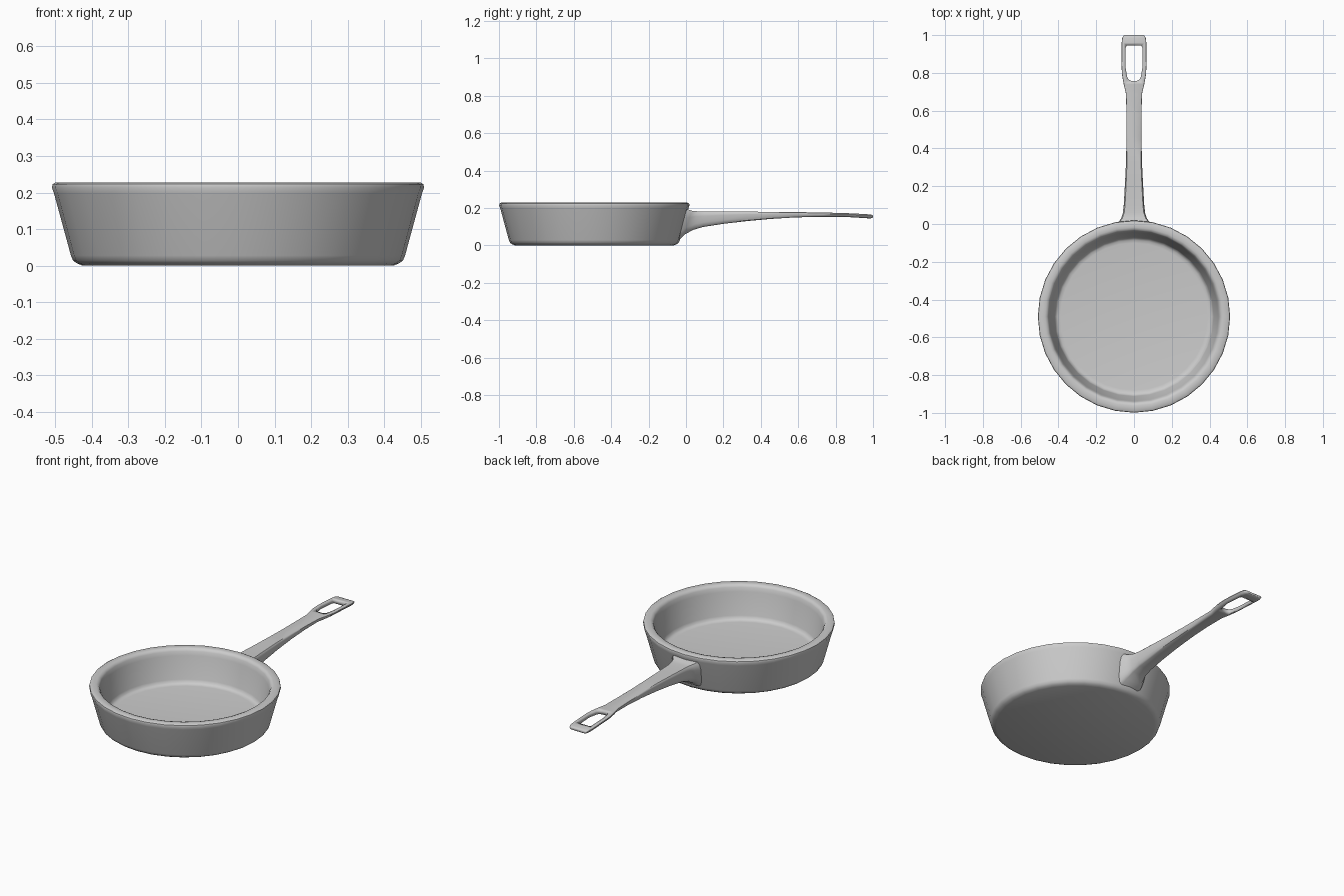
import bpy, bmesh, math

CENTER_Y = -0.49
SEGMENTS = 32


def make_object(name, verts, faces, angle=40):
    mesh = bpy.data.meshes.new(name)
    mesh.from_pydata(verts, [], faces)
    bm = bmesh.new()
    bm.from_mesh(mesh)
    bmesh.ops.recalc_face_normals(bm, faces=bm.faces)
    bm.to_mesh(mesh)
    bm.free()
    obj = bpy.data.objects.new(name, mesh)
    bpy.context.collection.objects.link(obj)
    bpy.ops.object.select_all(action='DESELECT')
    bpy.context.view_layer.objects.active = obj
    obj.select_set(True)
    bpy.ops.object.shade_smooth_by_angle(angle=math.radians(angle))
    return obj


def loft(name, rings, angle=40):
    n = len(rings[0])
    verts = [v for ring in rings for v in ring]
    faces = [(r * n + i, r * n + (i + 1) % n, (r + 1) * n + (i + 1) % n, (r + 1) * n + i)
             for r in range(len(rings) - 1) for i in range(n)]
    faces += [tuple(range(n))[::-1], tuple(range(len(verts) - n, len(verts)))]
    return make_object(name, verts, faces, angle)


# Pan body: one turned profile from the underside, over the rim, to the cooking floor
profile = [(0.425, 0.004), (0.44, 0.006), (0.451, 0.014), (0.457, 0.028),
           (0.503, 0.197), (0.509, 0.214), (0.507, 0.223), (0.498, 0.228),
           (0.472, 0.228), (0.460, 0.224), (0.453, 0.213), (0.447, 0.190),
           (0.422, 0.062), (0.416, 0.047), (0.405, 0.040), (0.39, 0.038)]
profile[0] = (0.425, 0.0)
rings = []
for r, z in profile:
    angles = [2 * math.pi * i / SEGMENTS for i in range(SEGMENTS)]
    rings.append([(r * math.cos(a), CENTER_Y + r * math.sin(a), z) for a in angles])
loft("pan_body", rings)

# Handle: slanted root sections flow into a slim bar and a wider hanging end
# (top y, bottom y, half width, top z, bottom z)
sections = [(-0.012, -0.055, 0.095, 0.196, 0.025), (0.012, -0.028, 0.088, 0.192, 0.036),
            (0.03, -0.008, 0.072, 0.185, 0.058), (0.06, 0.04, 0.060, 0.182, 0.083),
            (0.10, 0.09, 0.055, 0.180, 0.098), (0.20, 0.20, 0.049, 0.180, 0.115),
            (0.32, 0.32, 0.043, 0.180, 0.129), (0.45, 0.45, 0.040, 0.179, 0.141),
            (0.58, 0.58, 0.040, 0.178, 0.149), (0.69, 0.69, 0.043, 0.176, 0.152),
            (0.74, 0.74, 0.055, 0.175, 0.152), (0.79, 0.79, 0.064, 0.174, 0.152),
            (0.84, 0.84, 0.067, 0.173, 0.152), (0.96, 0.96, 0.066, 0.167, 0.145),
            (0.985, 0.985, 0.063, 0.165, 0.144), (0.997, 0.997, 0.057, 0.162, 0.146),
            (1.0, 1.0, 0.052, 0.159, 0.149)]
# Half cross-section: (share of half width, share of height)
half = [(0.62, 0.0), (0.80, 0.08), (0.90, 0.30), (0.99, 0.72), (0.97, 0.90), (0.86, 1.0)]
outline = half + [(-u, t) for u, t in reversed(half)]
rings = [[(u * w, yb + (yt - yb) * t, zb + (zt - zb) * t) for u, t in outline]
         for yt, yb, w, zt, zb in sections]
handle = loft("handle", rings)

# Hanging hole through the handle end
hole = [(0.012, 0.757), (0.028, 0.764), (0.036, 0.778), (0.045, 0.83),
        (0.044, 0.935), (0.039, 0.945)]
hole += [(-x, y) for x, y in reversed(hole)]
cutter = loft("hole_cutter", [[(x, y, z) for x, y in hole] for z in (0.05, 0.3)])
cutter.hide_render = True
cutter.display_type = 'WIRE'
cut = handle.modifiers.new("hanging_hole", 'BOOLEAN')
cut.operation = 'DIFFERENCE'
cut.solver = 'EXACT'
cut.object = cutter
